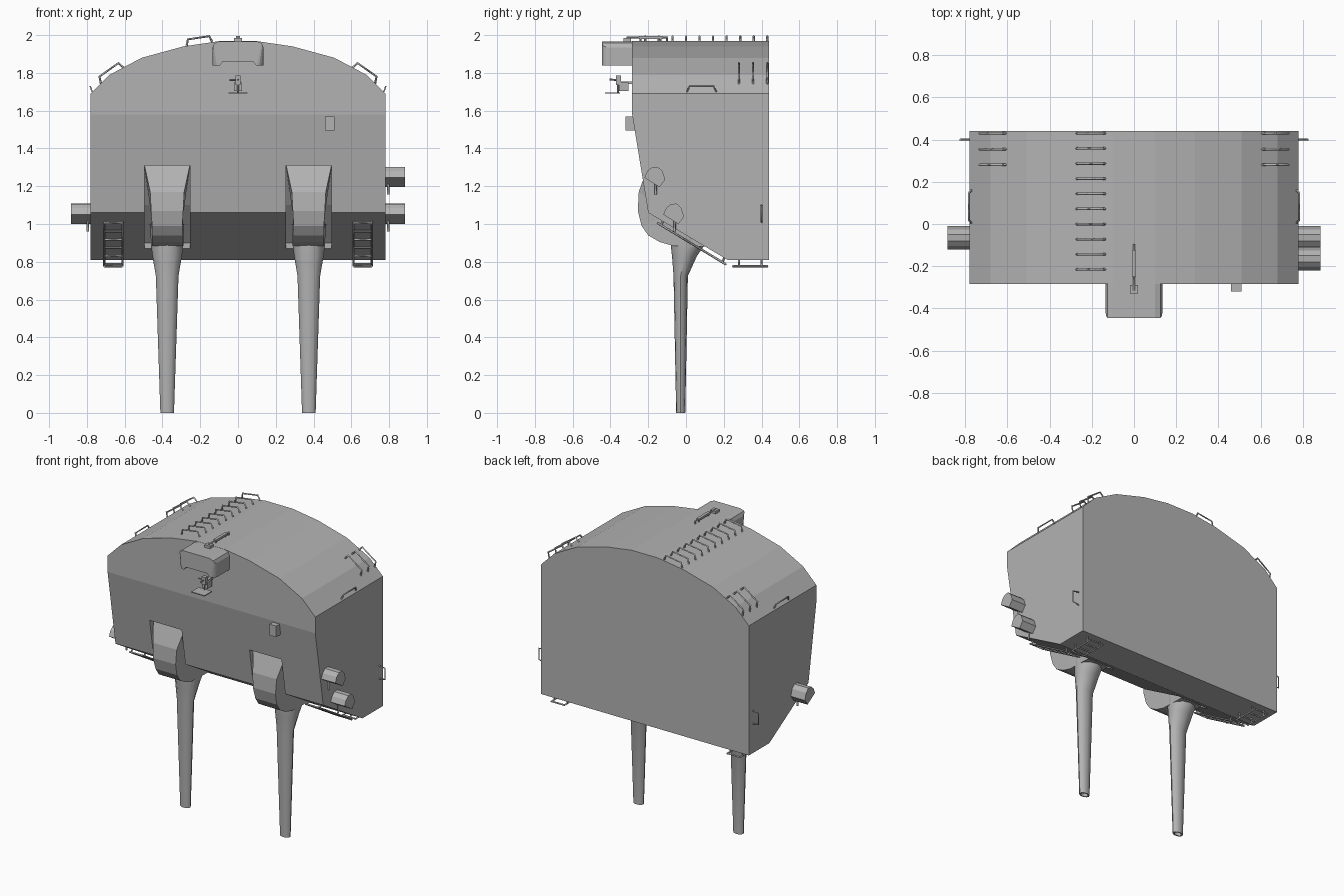
import bpy, bmesh, math
from mathutils import Vector

cube = bpy.data.objects.get("Cube")
if cube:
    bpy.data.objects.remove(cube, do_unlink=True)

paint = bpy.data.materials.new("hull grey")
paint.use_nodes = True
GREY = (0.45, 0.45, 0.45, 1)
paint.diffuse_color = GREY
paint.node_tree.nodes["Principled BSDF"].inputs["Base Color"].default_value = GREY


def finish(bm, name):
    bmesh.ops.recalc_face_normals(bm, faces=bm.faces)
    mesh = bpy.data.meshes.new(name)
    bm.to_mesh(mesh)
    bm.free()
    ob = bpy.data.objects.new(name, mesh)
    bpy.context.collection.objects.link(ob)
    mesh.materials.append(paint)
    return ob


def loft(rings, caps=True):
    """Bridge equal-length rings of points."""
    bm = bmesh.new()
    rows = [[bm.verts.new(p) for p in ring] for ring in rings]
    n = len(rows[0])
    for a, b in zip(rows, rows[1:]):
        for i in range(n):
            bm.faces.new((a[i], a[(i + 1) % n], b[(i + 1) % n], b[i]))
    if caps:
        bm.faces.new(rows[0])
        bm.faces.new(rows[-1])
    bmesh.ops.recalc_face_normals(bm, faces=bm.faces)
    return bm


def prism_x(profile, x0, x1):
    return loft([[(x, y, z) for y, z in profile] for x in (x0, x1)])


def prism_y(profile, y0, y1):
    return loft([[(x, y, z) for x, z in profile] for y in (y0, y1)])


def box(name, x, y, z):
    return finish(prism_x([(y[0], z[0]), (y[1], z[0]), (y[1], z[1]), (y[0], z[1])], *x), name)


def rod(name, paths, r=0.006):
    cu = bpy.data.curves.new(name, "CURVE")
    cu.dimensions = "3D"
    cu.bevel_depth = r
    cu.bevel_resolution = 0
    cu.use_fill_caps = True
    for path in paths:
        sp = cu.splines.new("POLY")
        sp.points.add(len(path) - 1)
        for p, co in zip(sp.points, path):
            p.co = (*co, 1)
    cu.materials.append(paint)
    ob = bpy.data.objects.new(name, cu)
    bpy.context.collection.objects.link(ob)


def grip(a, b, out):
    """U-shaped handle from a to b, standing off along out."""
    a, b, out = Vector(a), Vector(b), Vector(out)
    d = (b - a) * 0.08
    return [a, a + d + out, b - d + out, b]


# Gunhouse: arched section, cut back by the sloped face and underside
arch = [(0.78, 1.69), (0.68, 1.79), (0.51, 1.88), (0.29, 1.94), (0.1, 1.968)]
section = [(0.78, 0.81)] + arch + [(-x, z) for x, z in reversed(arch)] + [(-0.78, 0.81)]
bm = prism_y(section, -0.285, 0.44)
for co, no in (((0, -0.285, 1.58), (0, -0.52, -0.085)), ((0, -0.2, 1.06), (0, -0.25, -0.42))):
    bmesh.ops.bisect_plane(bm, geom=bm.verts[:] + bm.edges[:] + bm.faces[:],
                           plane_co=co, plane_no=no, clear_outer=True)
    bmesh.ops.holes_fill(bm, edges=[e for e in bm.edges if e.is_boundary], sides=0)
gunhouse = finish(bm, "gunhouse")

GUN_X = 0.375
slot = [(-0.4, 1.31), (-0.2, 1.31), (-0.06, 1.1), (0.12, 0.9), (0.12, 0.7), (-0.4, 0.7)]
nose = [(-0.2, 1.31, 0.12), (-0.25, 1.17, 0.09), (-0.255, 1.07, 0.085), (-0.235, 0.99, 0.08),
        (-0.2, 0.94, 0.08), (-0.14, 0.905, 0.08), (-0.07, 0.885, 0.08), (0.1, 0.88, 0.08),
        (0.1, 1.0, 0.08), (-0.04, 1.2, 0.1)]
# Barrel stations: z, y centre, half-width x, half-width y
stations = [(1.0, 0.01, 0.09, 0.09), (0.88, 0.006, 0.085, 0.086), (0.83, -0.008, 0.078, 0.066),
            (0.725, -0.028, 0.06, 0.038), (0.0, -0.028, 0.036, 0.024),
            (0.0, -0.028, 0.026, 0.017), (0.06, -0.028, 0.026, 0.017)]
SIDES = 12

for side, sx in (("left", 1), ("right", -1)):
    gx = sx * GUN_X
    # Gun port cut into the face
    cutter = finish(prism_x(slot, gx - 0.12, gx + 0.12), "port_cutter")
    cutter.hide_render = True
    mod = gunhouse.modifiers.new("port", "BOOLEAN")
    mod.operation, mod.object, mod.solver = "DIFFERENCE", cutter, "EXACT"
    bpy.context.view_layer.objects.active = gunhouse
    bpy.ops.object.modifier_apply(modifier=mod.name)
    bpy.data.objects.remove(cutter, do_unlink=True)

    # Rounded mantlet with fanned cheeks
    bm = loft([[(gx + s * w, y, z) for y, z, w in nose] for s in (-1, 1)], caps=False)
    for s in (-1, 1):
        hub = bm.verts.new((gx + s * 0.085, -0.08, 1.05))
        for e in [e for e in bm.edges if e.is_boundary and
                  all((v.co.x - gx) * s > 0 for v in e.verts)]:
            if hub not in e.verts:
                bm.faces.new((*e.verts, hub))
    finish(bm, side + "_mantlet")

    # Barrel with flared root and hollow muzzle
    rings = [[(gx + rx * math.cos(math.tau * i / SIDES), yc + ry * math.sin(math.tau * i / SIDES), z)
              for i in range(SIDES)] for z, yc, rx, ry in stations]
    barrel = finish(loft(rings), side + "_barrel")
    bpy.ops.object.select_all(action="DESELECT")
    barrel.select_set(True)
    bpy.context.view_layer.objects.active = barrel
    bpy.ops.object.shade_smooth_by_angle(angle=math.radians(35))

    # Ladders under the sloped and flat undersides
    paths = []
    rails = (sx * 0.612, sx * 0.708)
    start, end = Vector((0, -0.15, 1.005)), Vector((0, 0.21, 0.787))
    for x in rails:
        off = Vector((x, 0, 0))
        paths.append([off + start, off + end])
        paths.append([(x, 0.245, 0.776), (x, 0.435, 0.776)])
        paths += [[off + start.lerp(end, t), off + start.lerp(end, t) + Vector((0, 0.015, 0.03))]
                  for t in (0.05, 0.95)]
        paths += [[(x, y, 0.776), (x, y, 0.815)] for y in (0.28, 0.4)]
    for i in range(6):
        p = start.lerp(end, i / 5)
        paths.append([(x, p.y, p.z) for x in rails])
    for i in range(4):
        paths.append([(x, 0.25 + 0.06 * i, 0.776) for x in rails])
    rod(side + "_under_ladders", paths)

    # Roof shoulder steps and side handles
    rod(side + "_shoulder_steps",
        [grip((sx * 0.605, y, 1.825), (sx * 0.725, y, 1.74), (sx * 0.018, 0, 0.034))
         for y in (0.43, 0.355, 0.28)])
    rod(side + "_eave_handle",
        [grip((sx * 0.772, 0.005, 1.7), (sx * 0.772, 0.16, 1.7), (sx * 0.01, 0, 0.028))], 0.005)
    rod(side + "_side_handle",
        [grip((sx * 0.78, 0.4, 1.01), (sx * 0.78, 0.4, 1.1), (sx * 0.045, 0, 0))], 0.005)

# Central roof rungs
rod("roof_rungs", [grip((-0.272, 0.43 - 0.0717 * i, 1.944), (-0.137, 0.43 - 0.0717 * i, 1.964),
                        (-0.004, 0, 0.032)) for i in range(10)])

# Side sighting hoods
hood = [(-0.22, 0.05), (-0.205, 0.085), (-0.18, 0.106), (-0.15, 0.108), (-0.125, 0.085),
        (-0.11, 0.04), (-0.14, 0)]
for name, sx, dy, z0 in (("left_upper", 1, 0, 1.195), ("left_lower", 1, 0.1, 1.0),
                         ("right_lower", -1, 0.1, 1.0)):
    finish(prism_x([(y + dy, z + z0) for y, z in hood], sx * 0.77, sx * 0.885), name + "_sight_hood")
    rod(name + "_sight_bracket", [[(sx * 0.795, dy - 0.16, z0 - 0.04), (sx * 0.795, dy - 0.16, z0 + 0.03)]], 0.007)

# Front rangefinder hood with arched underside and rounded corners
half = [(0.08, 1.86), (0.095, 1.84), (0.135, 1.84), (0.135, 1.935), (0.125, 1.957), (0.1, 1.967)]
bm = prism_y(half + [(-x, z) for x, z in reversed(half)], -0.445, -0.27)
corners = [e for e in bm.edges if all(v.co.y < -0.44 and abs(v.co.x) > 0.13 for v in e.verts)]
bmesh.ops.bevel(bm, geom=corners, offset=0.035, segments=4, profile=0.5, affect="EDGES")
finish(bm, "front_hood")

# Open sight below the hood
box("sight_arm", (-0.01, 0.01), (-0.37, -0.28), (1.74, 1.755))
box("sight_body", (-0.02, 0.02), (-0.355, -0.305), (1.705, 1.75))
box("sight_head", (-0.014, 0.014), (-0.37, -0.345), (1.735, 1.785))
box("sight_plate", (-0.05, 0.05), (-0.43, -0.35), (1.69, 1.696))
rod("sight_stem", [[(0, -0.36, 1.693), (0, -0.36, 1.74)],
                   [(-0.045, -0.36, 1.762), (0, -0.36, 1.762), (0, -0.405, 1.765)]], 0.005)

# Face box and roof aerial
box("face_box", (0.46, 0.51), (-0.32, -0.25), (1.495, 1.57))
box("aerial_bar", (-0.01, 0.01), (-0.25, -0.125), (1.98, 1.994))
box("aerial_base", (-0.02, 0.02), (-0.33, -0.29), (1.965, 1.985))
rod("aerial_rod", [[(0, -0.315, 1.987), (0, -0.095, 1.987)]]
    + [[(0, y, 1.96), (0, y, 1.987)] for y in (-0.24, -0.135, -0.1)], 0.005)
